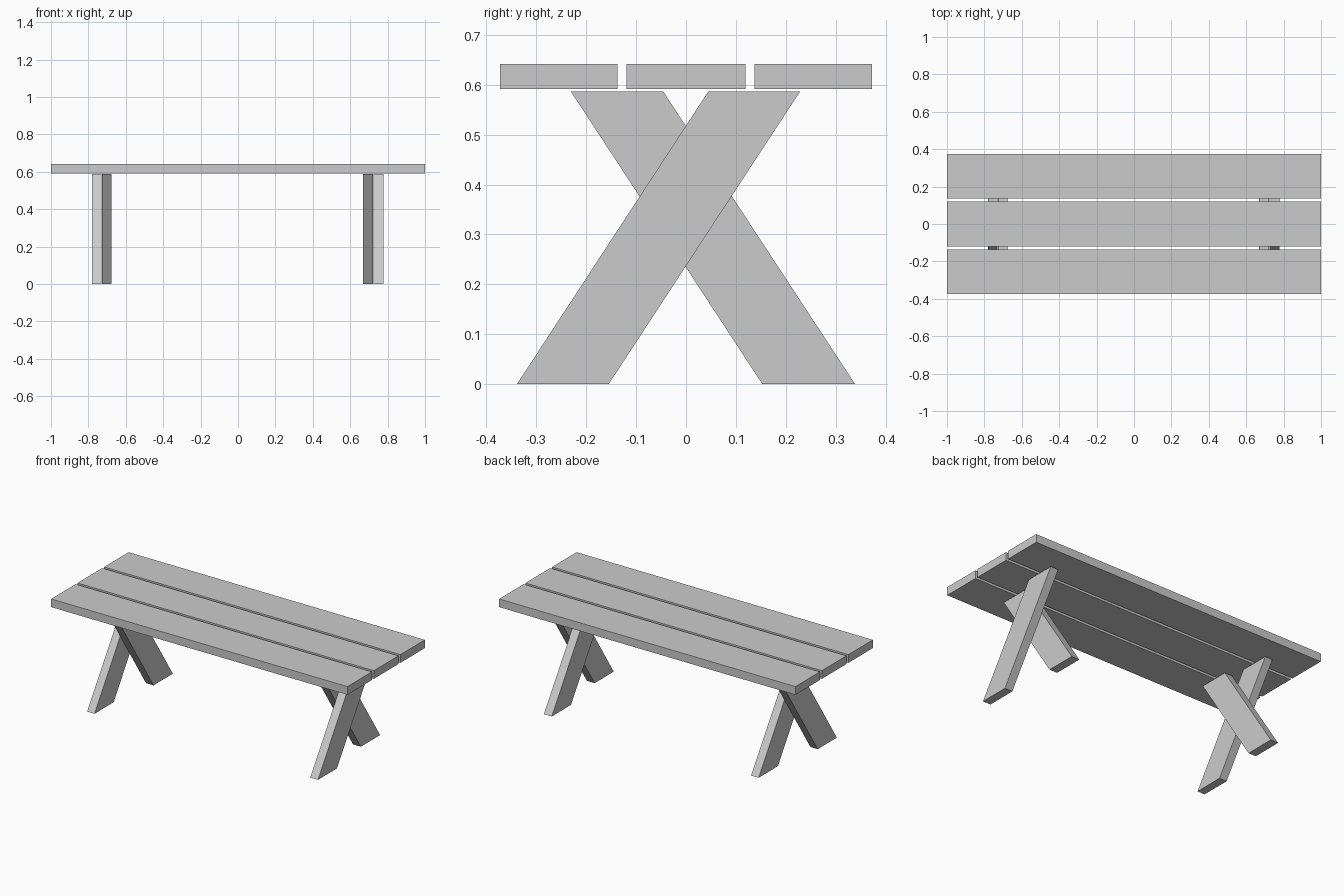
import bpy

if "Cube" in bpy.data.objects:
    bpy.data.objects.remove(bpy.data.objects["Cube"])


def prism(name, profile, x0, x1):
    """Extrude a (y, z) outline along x from x0 to x1."""
    n = len(profile)
    verts = [(x, y, z) for x in (x0, x1) for y, z in profile]
    faces = [tuple(reversed(range(n))), tuple(range(n, 2 * n))]
    faces += [(i, (i + 1) % n, n + (i + 1) % n, n + i) for i in range(n)]
    mesh = bpy.data.meshes.new(name)
    mesh.from_pydata(verts, [], faces)
    obj = bpy.data.objects.new(name, mesh)
    bpy.context.collection.objects.link(obj)
    return obj


# Three table top planks
for name, y0, y1 in (("front_plank", -0.373, -0.137),
                     ("middle_plank", -0.119, 0.119),
                     ("back_plank", 0.137, 0.373)):
    prism(name, [(y0, 0.592), (y1, 0.592), (y1, 0.642), (y0, 0.642)], -1, 1)

# Slanted leg boards with ends cut level; outer boards lean back, inner lean forward
LEAN_BACK = [(-0.339, 0), (-0.155, 0), (0.229, 0.587), (0.045, 0.587)]
LEAN_FORWARD = [(0.153, 0), (0.339, 0), (-0.046, 0.587), (-0.231, 0.587)]

for side, inner, outer in (("right", (0.669, 0.722), (0.725, 0.777)),
                           ("left", (-0.728, -0.677), (-0.781, -0.731))):
    prism(side + "_outer_leg", LEAN_BACK, min(outer), max(outer))
    prism(side + "_inner_leg", LEAN_FORWARD, min(inner), max(inner))
